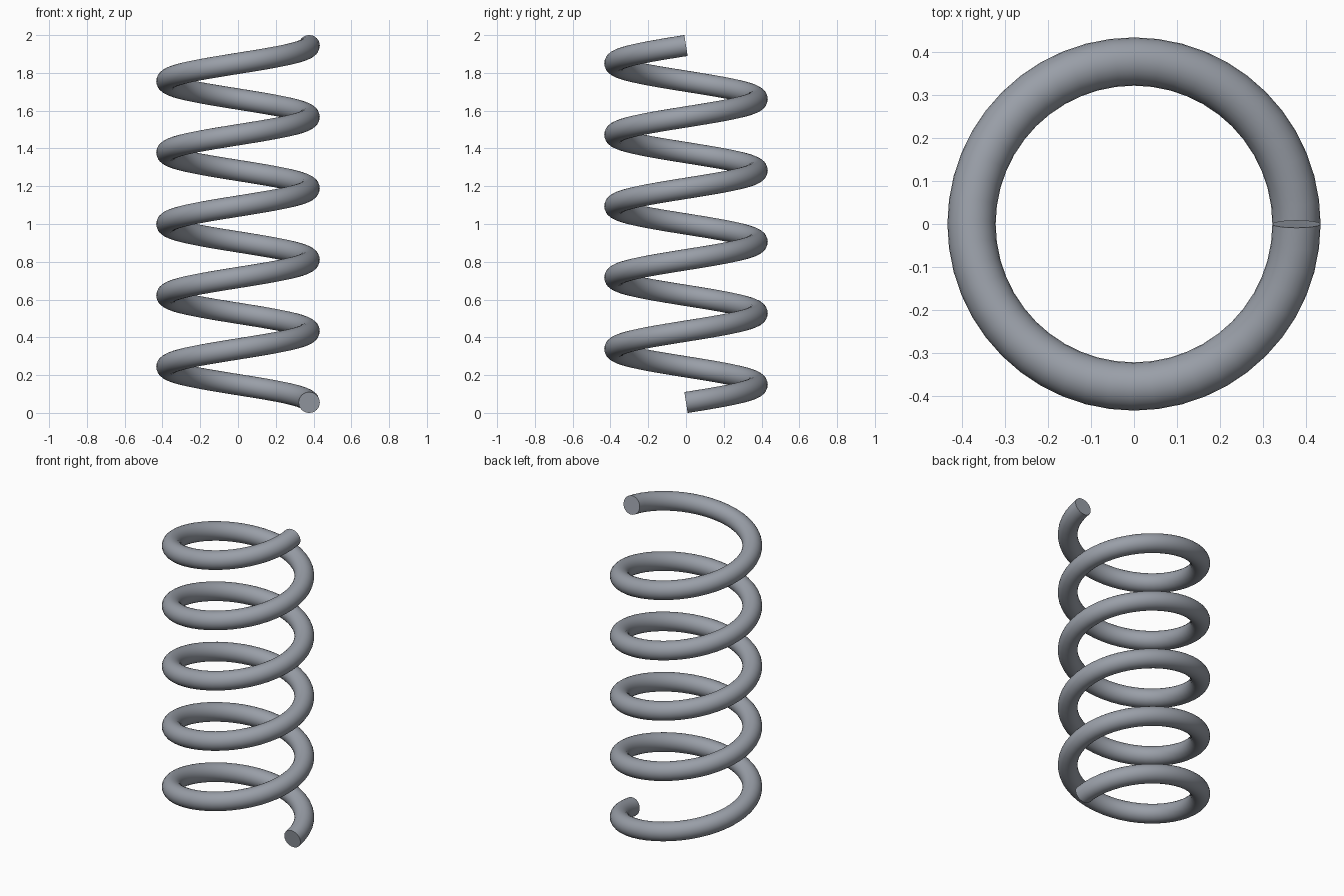
import bpy, bmesh
from math import pi, atan2, radians
from mathutils import Matrix, Vector

cube = bpy.data.objects.get("Cube")
if cube:
    bpy.data.objects.remove(cube, do_unlink=True)

COIL_RADIUS = 0.377
WIRE_RADIUS = 0.056
TURNS = 5
STEPS_PER_TURN = 48
WIRE_SIDES = 24
START_Z = 0.055
RISE = 2 - 2 * START_Z

# Steel colour
steel = bpy.data.materials.new("steel grey")
steel.use_nodes = True
colour = (0.32, 0.345, 0.39, 1)
steel.diffuse_color = colour
steel.node_tree.nodes["Principled BSDF"].inputs["Base Color"].default_value = colour

# Wire cross-section, square to the climbing helix
bm = bmesh.new()
slope = atan2(RISE / TURNS, 2 * pi * COIL_RADIUS)
placement = (Matrix.Translation((COIL_RADIUS, 0, START_Z))
             @ Matrix.Rotation(slope, 4, 'X') @ Matrix.Rotation(radians(90), 4, 'X'))
bmesh.ops.create_circle(bm, segments=WIRE_SIDES, radius=WIRE_RADIUS, matrix=placement)

# Sweep the section up the coil one step at a time
steps = TURNS * STEPS_PER_TURN
turn = Matrix.Rotation(2 * pi / STEPS_PER_TURN, 3, 'Z')
lift = Vector((0, 0, RISE / steps))
ring = bm.edges[:]
for _ in range(steps):
    swept = bmesh.ops.extrude_edge_only(bm, edges=ring)["geom"]
    verts = [g for g in swept if isinstance(g, bmesh.types.BMVert)]
    ring = [g for g in swept if isinstance(g, bmesh.types.BMEdge)
            and all(v in verts for v in g.verts)]
    for v in verts:
        v.co = turn @ v.co + lift

# Flat cut ends
bmesh.ops.holes_fill(bm, edges=[e for e in bm.edges if e.is_boundary], sides=0)
bmesh.ops.recalc_face_normals(bm, faces=bm.faces)

mesh = bpy.data.meshes.new("coil_spring")
bm.to_mesh(mesh)
bm.free()
mesh.materials.append(steel)
spring = bpy.data.objects.new("coil_spring", mesh)
bpy.context.collection.objects.link(spring)

# Smooth wire with crisp ends
bpy.ops.object.select_all(action='DESELECT')
spring.select_set(True)
bpy.context.view_layer.objects.active = spring
bpy.ops.object.shade_smooth_by_angle(angle=radians(40))
